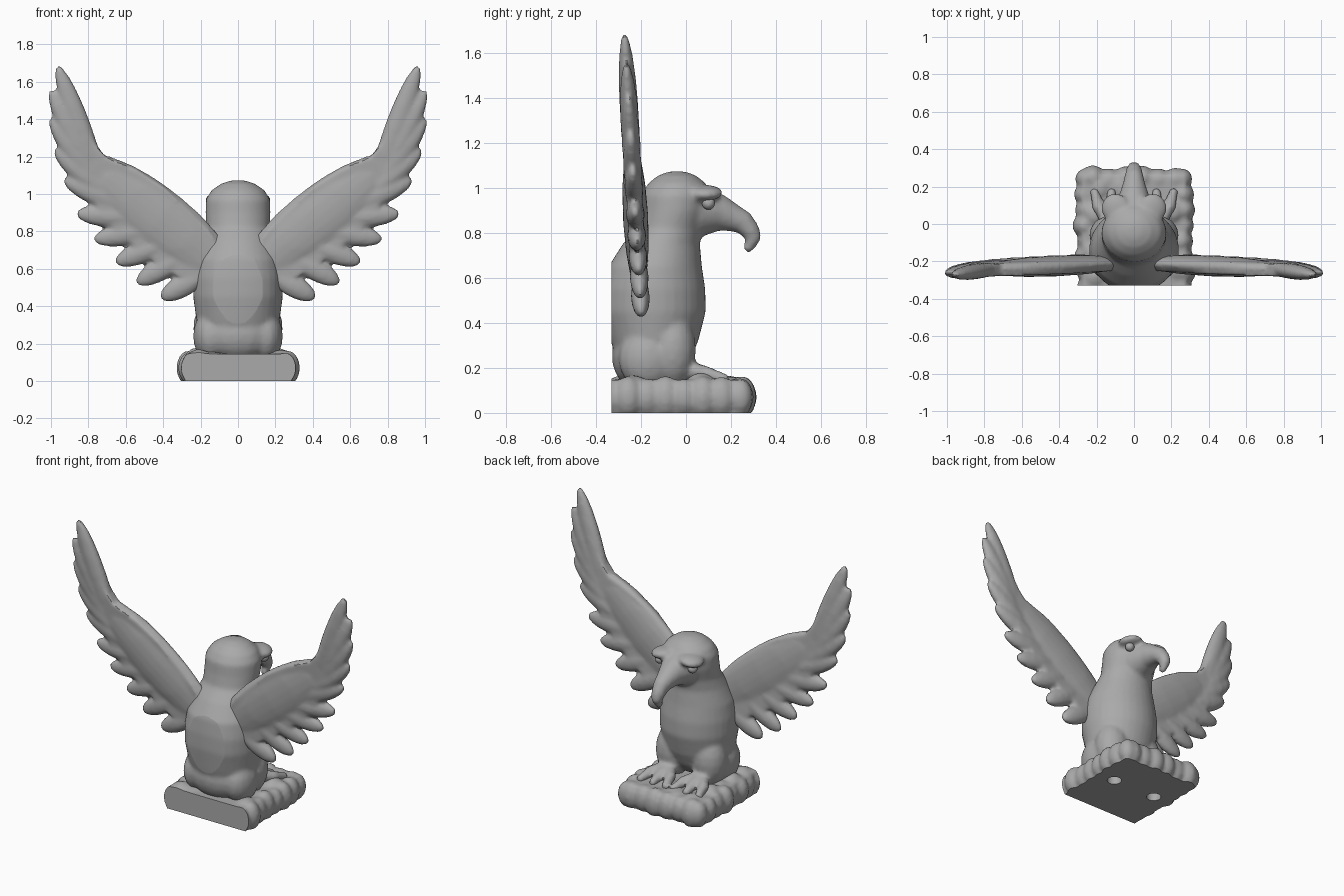
import bpy, bmesh, math, random
from mathutils import Matrix, Vector

random.seed(4)
old = bpy.data.objects.get("Cube")
if old:
    bpy.data.objects.remove(old)

stone = bpy.data.materials.new("stone grey")
stone.use_nodes = True
GREY = (0.4, 0.4, 0.4, 1)
stone.diffuse_color = GREY
stone.node_tree.nodes["Principled BSDF"].inputs["Base Color"].default_value = GREY
BACK = -0.33


def ball(bm, centre, radii, turn=None):
    """Ellipsoid, optionally turned by a rotation matrix."""
    m = Matrix.Translation(centre) @ (turn or Matrix()) @ Matrix.Diagonal((*radii, 1))
    bmesh.ops.create_uvsphere(bm, u_segments=16, v_segments=10, radius=1, matrix=m)


def spindle(bm, a, b, width, thick):
    """Long ellipsoid from a to b; thick is measured along y."""
    a, b = Vector(a), Vector(b)
    d = (b - a).normalized()
    n = d.cross(Vector((0, 1, 0))).normalized()
    turn = Matrix((d, n.cross(d), n)).transposed().to_4x4()
    ball(bm, (a + b) / 2, ((b - a).length / 2, thick, width), turn)


def chain(bm, points, steps=3):
    """Row of balls through (x, y, z, radius) points."""
    for p, q in zip(points, points[1:]):
        for i in range(steps + 1):
            v = Vector(p).lerp(Vector(q), i / steps)
            ball(bm, v[:3], (v[3],) * 3)


def loft(bm, rings):
    """Closed skin over rings of points."""
    rings = [[bm.verts.new(p) for p in ring] for ring in rings]
    n = len(rings[0])
    for r, s in zip(rings, rings[1:]):
        for i in range(n):
            j = (i + 1) % n
            bm.faces.new((r[i], r[j], s[j], s[i]))
    bm.faces.new(rings[0][::-1])
    bm.faces.new(rings[-1])


def trim(bm, co, no, sockets=()):
    """Cut off all beyond a plane and close it, sinking round sockets into the cut."""
    cut = bmesh.ops.bisect_plane(bm, geom=bm.verts[:] + bm.edges[:] + bm.faces[:],
                                 plane_co=co, plane_no=no, clear_outer=True)
    edges = [e for e in cut["geom_cut"] if isinstance(e, bmesh.types.BMEdge) and e.is_boundary]
    if not edges:
        return
    rims = []
    for centre in sockets:
        ring = bmesh.ops.create_circle(bm, segments=24, radius=.045, matrix=Matrix.Translation(centre))
        rims.append(list({e for v in ring["verts"] for e in v.link_edges}))
    bmesh.ops.triangle_fill(bm, edges=edges + sum(rims, []), normal=no)
    for rim in rims:
        wall = bmesh.ops.extrude_edge_only(bm, edges=rim)["geom"]
        top = [v for v in wall if isinstance(v, bmesh.types.BMVert)]
        bmesh.ops.translate(bm, verts=top, vec=(0, 0, .1))
        lid = [e for e in wall if isinstance(e, bmesh.types.BMEdge) and all(v in top for v in e.verts)]
        bmesh.ops.triangle_fill(bm, edges=lid, normal=no)


def sculpt(bm, name, voxel, smooth, sockets=()):
    """Fuse the shapes, soften them, and trim flat at the back and the ground."""
    mesh = bpy.data.meshes.new(name)
    bm.to_mesh(mesh)
    bm.free()
    ob = bpy.data.objects.new(name, mesh)
    bpy.context.collection.objects.link(ob)
    fuse = ob.modifiers.new("fuse", "REMESH")
    fuse.mode, fuse.voxel_size = "VOXEL", voxel
    soft = ob.modifiers.new("soften", "SMOOTH")
    soft.factor, soft.iterations = 0.5, smooth
    done = bpy.data.meshes.new_from_object(ob.evaluated_get(bpy.context.evaluated_depsgraph_get()))
    ob.modifiers.clear()
    ob.data = done
    bm = bmesh.new()
    bm.from_mesh(done)
    trim(bm, (0, BACK, 0), (0, -1, 0))
    trim(bm, (0, 0, 0), (0, 0, -1), sockets)
    bmesh.ops.recalc_face_normals(bm, faces=bm.faces)
    bm.to_mesh(done)
    bm.free()
    done.materials.clear()
    done.materials.append(stone)
    done.shade_smooth()
    done.set_sharp_from_angle(angle=math.radians(40))
    return ob


# Torso, neck and head: height, y centre, x radius, y radius
sections = [(.17, -.15, .15, .12), (.24, -.145, .19, .165), (.32, -.14, .222, .195),
            (.45, -.14, .24, .228), (.55, -.14, .24, .226), (.65, -.137, .226, .208),
            (.75, -.11, .19, .172), (.82, -.075, .17, .148), (.9, -.052, .174, .155),
            (.97, -.045, .172, .155), (1.02, -.04, .142, .128), (1.055, -.04, .09, .085),
            (1.073, -.04, .035, .035)]
turns = [math.tau * i / 32 for i in range(32)]
bm = bmesh.new()
loft(bm, [[(rx * math.cos(t), y + ry * math.sin(t), z) for t in turns] for z, y, rx, ry in sections])
ball(bm, (0, -.22, .25), (.19, .11, .14))
# Hooked beak
chain(bm, [(0, .03, .9, .125), (0, .13, .893, .085), (0, .2, .87, .063), (0, .25, .85, .052),
           (0, .285, .812, .043), (0, .3, .782, .035), (0, .287, .75, .027), (0, .277, .735, .023)])
for s in (-1, 1):
    # Brow, thigh and clawed foot
    ball(bm, (s * .1, .085, .978), (.078, .08, .034), Matrix.Rotation(s * .15, 4, "Y"))
    ball(bm, (s * .128, -.06, .28), (.112, .105, .17))
    ball(bm, (s * .145, -.17, .24), (.095, .13, .14))
    for fan in (-.07, 0, .07):
        chain(bm, [(s * .12, .0, .19, .045), (s * .12 + fan, .09, .175, .034),
                   (s * .12 + fan * 1.3, .17, .15, .026)])
sculpt(bm, "body", .013, 5)

# Eyes
for s, side in ((1, "left"), (-1, "right")):
    bm = bmesh.new()
    ball(bm, (s * .118, .1, .932), (.03, .03, .03))
    sculpt(bm, side + "_eye", .008, 1)


# Wings: a padded arm with ten fanned feathers
def on_wing(x, z, y=0):
    return Vector((x, y - .172 - .06 * z, z))


outline = [(.1, .72), (.16, .81), (.25, .895), (.385, 1.03), (.545, 1.135), (.71, 1.2),
           (.77, 1.28), (.85, 1.4), (.9, 1.36), (.88, 1.2), (.83, 1.05), (.75, .93),
           (.65, .81), (.53, .7), (.42, .62), (.3, .55), (.1, .5)]
bm = bmesh.new()
loft(bm, [[on_wing(x, z, y) for x, z in outline] for y in (-.035, .035)])
spindle(bm, on_wing(.02, .55), on_wing(.82, 1.19), .16, .056)
feathers = [((.72, 1.0), (.968, 1.695)), ((.73, 1.0), (1.005, 1.56)), ((.7, .98), (1.007, 1.41)),
            ((.65, .95), (.985, 1.245)), ((.58, .92), (.935, 1.08)), ((.5, .87), (.868, .895)),
            ((.42, .82), (.775, .755)), ((.34, .76), (.66, .63)), ((.26, .69), (.545, .52)),
            ((.16, .59), (.415, .44))]
for root, tip in feathers:
    spindle(bm, on_wing(*root), on_wing(*tip), .062, .042)
wing = sculpt(bm, "left_wing", .012, 4)
other = bpy.data.objects.new("right_wing", wing.data.copy())
other.data.transform(Matrix.Scale(-1, 4, (1, 0, 0)))
other.data.flip_normals()
bpy.context.collection.objects.link(other)

# Rocky base with a lumpy rim and two sockets underneath
bm = bmesh.new()
slab = Matrix.Translation((0, -.06, .06)) @ Matrix.Diagonal((.56, .64, .17, 1))
bmesh.ops.create_cube(bm, size=1, matrix=slab)


def rock(x, y):
    k = random.uniform(.9, 1.1)
    ball(bm, (x, y, .07), (.062 * k, .062 * k, .088 * k))


for i in range(8):
    for s in (-1, 1):
        rock(s * random.uniform(.245, .268), -.34 + i * .083)
for i in range(6):
    rock(-.22 + i * .088, random.uniform(.225, .25))
for i in range(26):
    ball(bm, (random.uniform(-.23, .23), random.uniform(-.3, .2), .12), (.06, .07, random.uniform(.035, .06)))
sculpt(bm, "base", .013, 5, [(-.16, 0, 0), (.16, 0, 0)])
